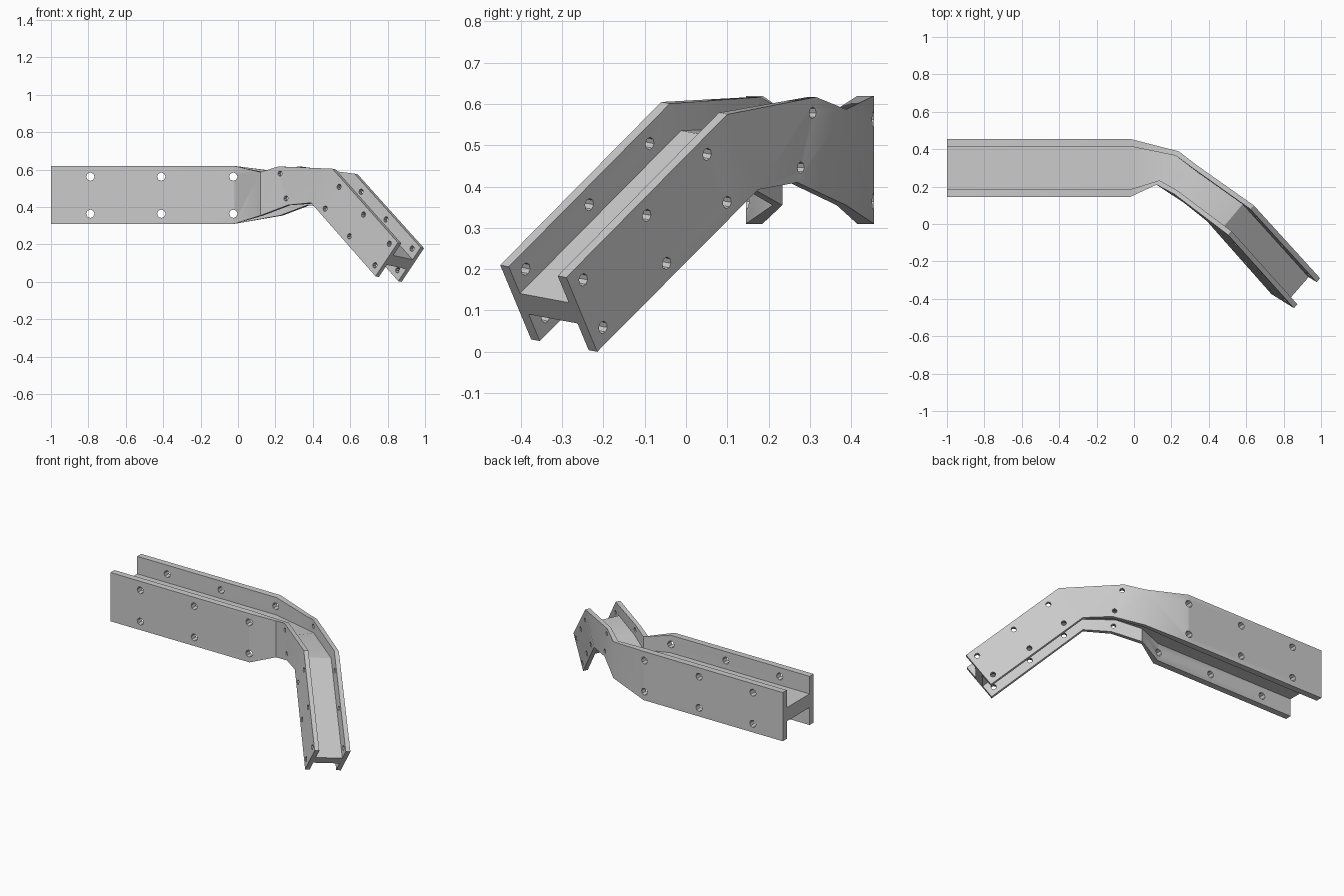
import bpy
import bmesh
import math
from mathutils import Vector

cube = bpy.data.objects.get("Cube")
if cube:
    bpy.data.objects.remove(cube)

steel = bpy.data.materials.new("grey_steel")
steel.use_nodes = True
GREY = (0.6, 0.6, 0.6, 1)
steel.diffuse_color = GREY
steel.node_tree.nodes["Principled BSDF"].inputs["Base Color"].default_value = GREY

# Stations along the beam: front top corner, vector across, vector down
STATIONS = [tuple(Vector(v) for v in s) for s in (
    ((-1, .145, .62), (0, .31, 0), (0, 0, -.31)),
    ((-.02, .145, .62), (0, .31, 0), (0, 0, -.31)),
    ((.12, .21, .587), (.12, .178, 0), (0, 0, -.232)),
    ((.215, .16, .617), (.12, .155, 0), (.05, -.045, -.207)),
    ((.505, -.06, .605), (.135, .16, -.03), (-.115, .075, -.182)),
    ((.855, -.45, .21), (.14, .16, -.03), (-.12, .075, -.18)),
)]

# H section as fractions across and down: two flanges joined by a web
T, W0, W1 = .13, .36, .64
SECTION = [(0, 0), (T, 0), (T, W0), (1 - T, W0), (1 - T, 0), (1, 0),
           (1, 1), (1 - T, 1), (1 - T, W1), (T, W1), (T, 1), (0, 1)]


def make_object(name, bm):
    bmesh.ops.recalc_face_normals(bm, faces=bm.faces)
    mesh = bpy.data.meshes.new(name)
    bm.to_mesh(mesh)
    bm.free()
    mesh.materials.append(steel)
    obj = bpy.data.objects.new(name, mesh)
    bpy.context.collection.objects.link(obj)
    return obj


# Beam: sweep the section through the stations
bm = bmesh.new()
rings = [[bm.verts.new(o + a * s + d * u) for s, u in SECTION]
         for o, a, d in STATIONS]
n = len(SECTION)
for r0, r1 in zip(rings, rings[1:]):
    for i in range(n):
        j = (i + 1) % n
        bm.faces.new((r0[i], r0[j], r1[j], r1[i]))
# End caps: front flange, web and back flange
for ring in (rings[0], rings[-1]):
    for ids in ((0, 1, 2, 9, 10, 11), (2, 3, 8, 9), (3, 4, 5, 6, 7, 8)):
        bm.faces.new([ring[i] for i in ids])
beam = make_object("h_beam", bm)

# Bolt holes: two rows drilled through both flanges
HOLES = [(0, .215), (0, .602), (0, .995), (3, 0), (4, .16), (4, .535), (4, .93)]
bm = bmesh.new()
for seg, t in HOLES:
    o, a, d = (p.lerp(q, t) for p, q in zip(STATIONS[seg], STATIONS[seg + 1]))
    radius = a.length * .072
    for u in (.185, .825):
        made = bmesh.ops.create_cone(bm, cap_ends=True, segments=8,
                                     radius1=radius, radius2=radius,
                                     depth=a.length * 1.3)
        turn = a.to_track_quat('Z', 'Y').to_matrix().to_4x4()
        turn.translation = o + a / 2 + d * u
        bmesh.ops.transform(bm, matrix=turn, verts=made["verts"])
cutter = make_object("bolt_hole_cutter", bm)
cutter.hide_render = True

cut = beam.modifiers.new("bolt_holes", 'BOOLEAN')
cut.operation = 'DIFFERENCE'
cut.solver = 'EXACT'
cut.object = cutter
bpy.ops.object.select_all(action='DESELECT')
beam.select_set(True)
bpy.context.view_layer.objects.active = beam
bpy.ops.object.modifier_apply(modifier=cut.name)
bpy.data.objects.remove(cutter)

# Soft bends, crisp flange edges and holes
bpy.ops.object.shade_smooth_by_angle(angle=math.radians(30))
